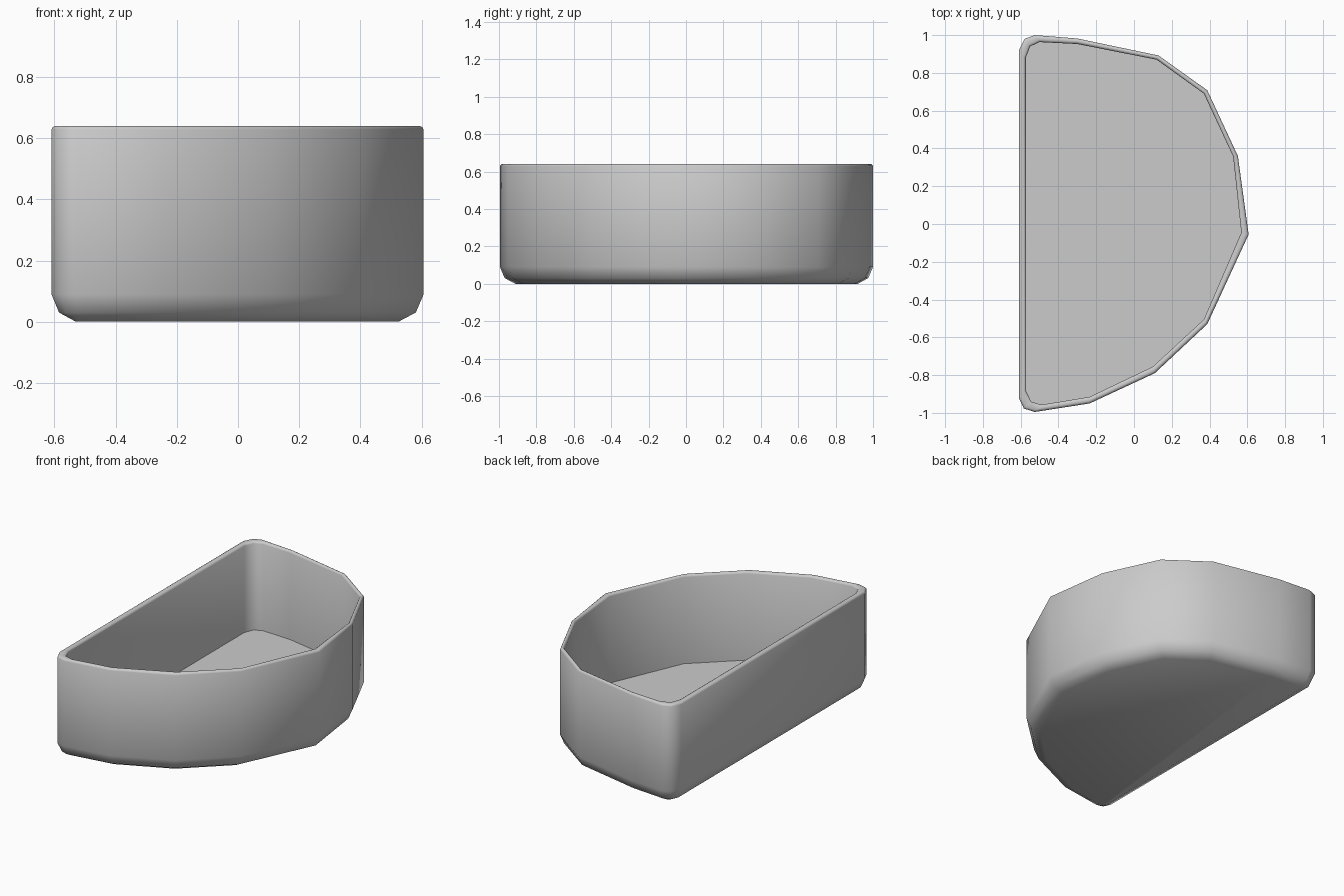
import bpy, bmesh, math
from mathutils import Vector

if "Cube" in bpy.data.objects:
    bpy.data.objects.remove(bpy.data.objects["Cube"])

# D-shaped outlines, clockwise seen from above
OUTER = [(-.61, .92), (-.58, .98), (-.525, 1.0), (-.30, .982), (.13, .892), (.388, .708),
         (.55, .36), (.607, -.055), (.388, -.53), (.11, -.79), (-.235, -.95),
         (-.525, -.995), (-.583, -.977), (-.61, -.92)]
INNER = [(-.573, .88), (-.55, .94), (-.5, .963), (-.30, .953), (.12, .87), (.37, .69),
         (.525, .357), (.568, -.045), (.37, -.505), (.10, -.755), (-.235, -.915),
         (-.49, -.957), (-.545, -.94), (-.571, -.885)]


def offset(outline, d):
    """Move a clockwise outline inwards by d with mitred corners."""
    pts = [Vector(p) for p in outline]
    result = []
    for i, p in enumerate(pts):
        a = (p - pts[i - 1]).normalized()
        b = (pts[(i + 1) % len(pts)] - p).normalized()
        na, nb = Vector((a.y, -a.x)), Vector((b.y, -b.x))
        result.append(p + (na + nb) * d / (1 + na.dot(nb)))
    return result


bm = bmesh.new()

# Section from the base, up the outside, over the rim, down to the inner floor
section = [(OUTER, .08, 0), (OUTER, .025, .03), (OUTER, 0, .09), (OUTER, 0, .628),
           (OUTER, .004, .636), (OUTER, .011, .64), (INNER, -.011, .64),
           (INNER, -.004, .636), (INNER, 0, .628), (INNER, 0, .08)]
rings = [[bm.verts.new((p.x, p.y, z)) for p in offset(o, d)] for o, d, z in section]
n = len(OUTER)
for lower, upper in zip(rings, rings[1:]):
    for i in range(n):
        j = (i + 1) % n
        bm.faces.new((lower[i], lower[j], upper[j], upper[i]))
bm.faces.new(rings[0])    # underside
bm.faces.new(rings[-1])   # inner floor
bmesh.ops.recalc_face_normals(bm, faces=bm.faces)

# Smooth shading, crisp floor edge
for f in bm.faces:
    f.smooth = True
for e in bm.edges:
    e.smooth = e.calc_face_angle(0) < math.radians(50)

# Wall seam
bm.edges.get((rings[2][6], rings[3][6])).smooth = False

mesh = bpy.data.meshes.new("half_round_tray")
bm.to_mesh(mesh)
bm.free()
tray = bpy.data.objects.new("half_round_tray", mesh)
bpy.context.collection.objects.link(tray)
